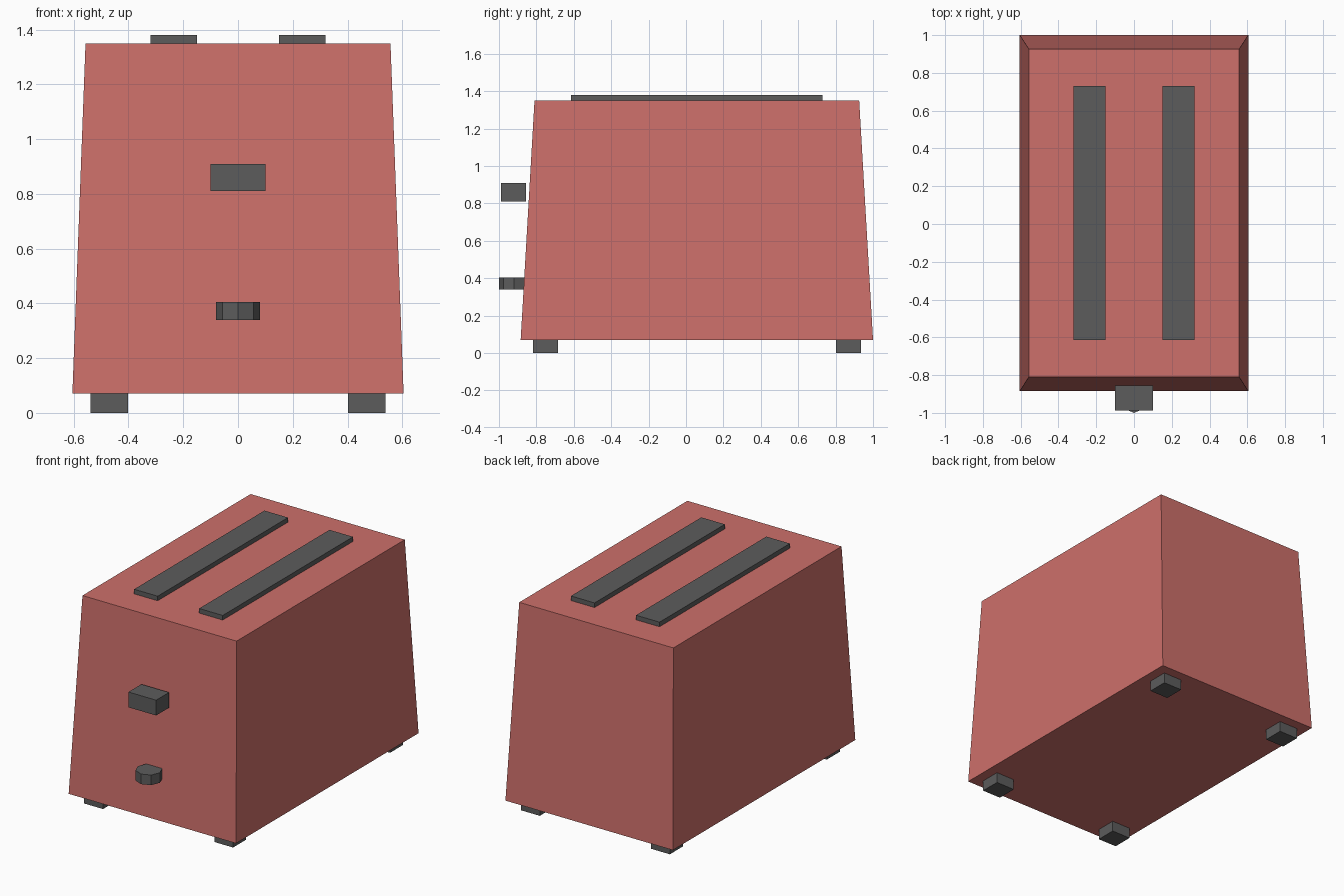
import bpy
import bmesh
from math import pi

if "Cube" in bpy.data.objects:
    bpy.data.objects.remove(bpy.data.objects["Cube"], do_unlink=True)


def material(name, rgb):
    mat = bpy.data.materials.new(name)
    mat.use_nodes = True
    color = (*rgb, 1.0)
    mat.diffuse_color = color
    mat.node_tree.nodes["Principled BSDF"].inputs["Base Color"].default_value = color
    return mat


RED = material("coral red", (0.61, 0.16, 0.145))
GREY = material("dark grey", (0.107, 0.107, 0.107))


def finish(bm, name, mat):
    mesh = bpy.data.meshes.new(name)
    bm.to_mesh(mesh)
    bm.free()
    mesh.materials.append(mat)
    obj = bpy.data.objects.new(name, mesh)
    bpy.context.collection.objects.link(obj)
    return obj


def box(name, mat, low, high, top_inset=(0, 0)):
    """Box between two corners, with its top optionally drawn inward."""
    bm = bmesh.new()
    bmesh.ops.create_cube(bm, size=1)
    for v in bm.verts:
        top = v.co.z > 0
        for i in range(3):
            side = 1 if v.co[i] > 0 else -1
            v.co[i] = high[i] if side > 0 else low[i]
            if top and i < 2:
                v.co[i] -= side * top_inset[i]
    return finish(bm, name, mat)


CENTER_Y = 0.058

# Tapered housing
box("body", RED, (-0.605, -0.884, 0.07), (0.605, 1.0, 1.35), (0.048, 0.074))

# Bread slots and feet, on both sides
for side, label in ((-1, "right"), (1, "left")):
    x = side * 0.235
    box(label + "_slot", GREY, (x - 0.085, -0.615, 1.34), (x + 0.085, 0.73, 1.38))
    for end, place in ((-1, "front"), (1, "back")):
        x, y = side * 0.47, CENTER_Y + end * 0.81
        box(f"{place}_{label}_foot", GREY,
            (x - 0.068, y - 0.067, 0), (x + 0.068, y + 0.067, 0.07))

# Push-down lever
box("lever", GREY, (-0.1, -0.988, 0.81), (0.1, -0.855, 0.91))

# Eight-sided browning knob
bm = bmesh.new()
bmesh.ops.create_cone(bm, cap_ends=True, segments=8, radius1=0.08, radius2=0.08, depth=0.066)
knob = finish(bm, "knob", GREY)
knob.location = (0, -0.92, 0.372)
